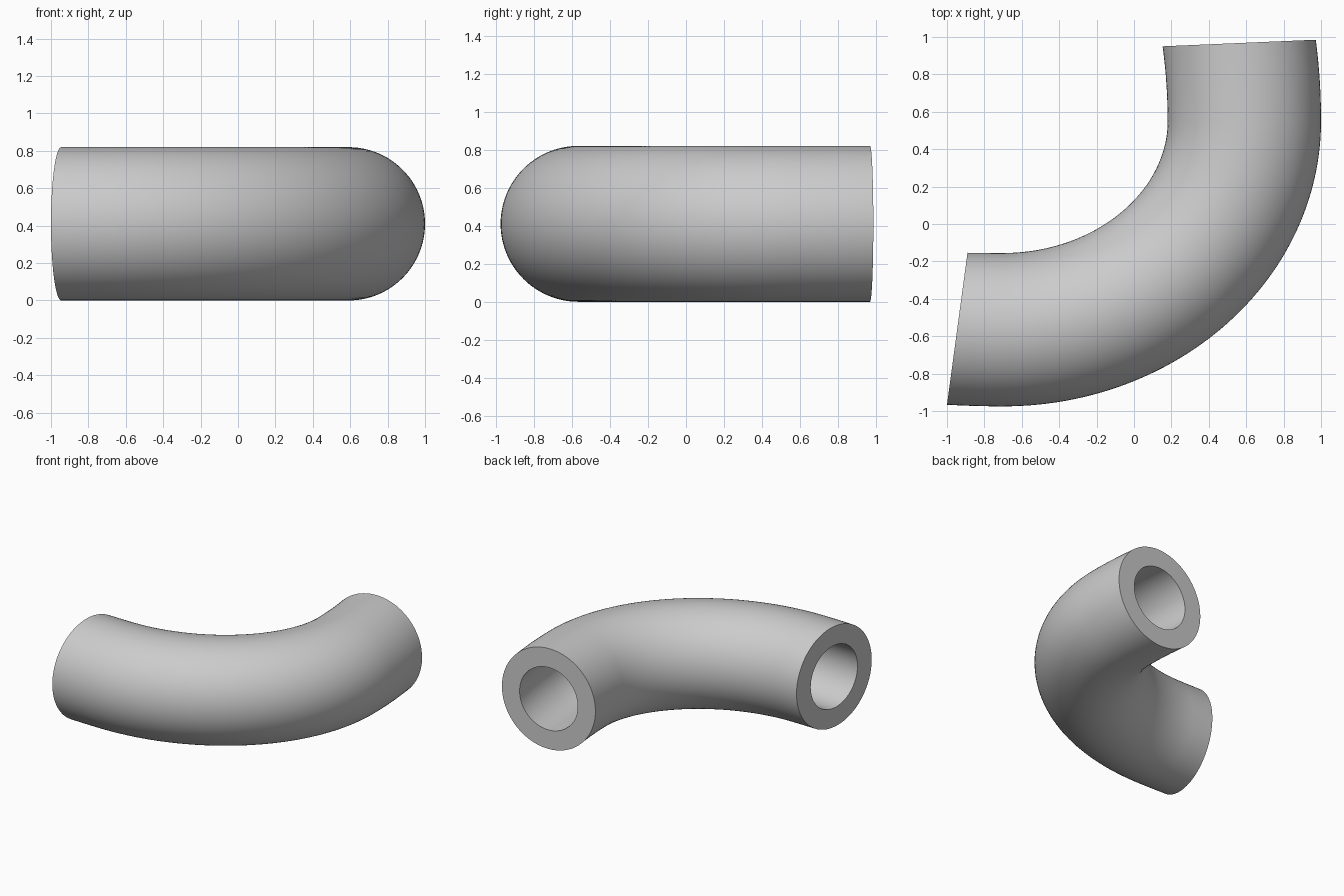
import bpy, bmesh
from math import sin, cos, pi
from mathutils import Vector

cube = bpy.data.objects.get("Cube")
if cube:
    bpy.data.objects.remove(cube, do_unlink=True)

OUTER, INNER = 0.41, 0.255
SIDES, BEND_STEPS, TAIL_STEPS = 96, 56, 8
UP = Vector((0, 0, 1))


def tail(start, end, n_start, n_end, bow):
    """Short, gently curved end section: list of (centre, outward normal)."""
    out = []
    for i in range(1, TAIL_STEPS + 1):
        t = i / TAIL_STEPS
        p = start + (end - start) * t
        p += bow * (t - t * t)
        out.append((p, n_start.lerp(n_end, t).normalized()))
    return out


# Centre line: offset of a quarter ellipse, with a short tail at each end
stations = []
rx, ry = 1.70, 1.525
for i in range(BEND_STEPS + 1):
    a = pi / 2 * i / BEND_STEPS
    rim = Vector((-0.70 + rx * sin(a), 0.55 - ry * cos(a), 0))
    n = Vector((sin(a) / rx, -cos(a) / ry, 0)).normalized()
    stations.append((rim - n * OUTER, n))

first, last = stations[0], stations[-1]
left_tail = tail(first[0], Vector((-0.945, -0.56, 0)), first[1],
                 Vector((-0.135, -1, 0)), Vector((0, -0.005, 0)))
back_tail = tail(last[0], Vector((0.5625, 0.9675, 0)), last[1],
                 Vector((1, 0.043, 0)), Vector((0.0275, 0, 0)))
stations = left_tail[::-1] + stations + back_tail

# Hollow tube: outer and inner skins swept along the centre line
bm = bmesh.new()


def ring(centre, normal, radius):
    return [bm.verts.new(centre + UP * OUTER
                         + normal * radius * cos(2 * pi * k / SIDES)
                         + UP * radius * sin(2 * pi * k / SIDES))
            for k in range(SIDES)]


def bridge(a, b):
    for k in range(SIDES):
        j = (k + 1) % SIDES
        bm.faces.new((a[k], a[j], b[j], b[k]))


skins = [[ring(c, n, r) for c, n in stations] for r in (OUTER, INNER)]
for skin in skins:
    for a, b in zip(skin, skin[1:]):
        bridge(a, b)
# Flat annular ends
for end in (0, -1):
    bridge(skins[0][end], skins[1][end])
bmesh.ops.recalc_face_normals(bm, faces=bm.faces)

mesh = bpy.data.meshes.new("bent_pipe")
bm.to_mesh(mesh)
bm.free()
pipe = bpy.data.objects.new("bent_pipe", mesh)
bpy.context.collection.objects.link(pipe)

# Plain grey
grey = bpy.data.materials.new("plain grey")
grey.use_nodes = True
colour = (0.6, 0.6, 0.6, 1)
grey.diffuse_color = colour
grey.node_tree.nodes["Principled BSDF"].inputs["Base Color"].default_value = colour
mesh.materials.append(grey)

bpy.ops.object.select_all(action='DESELECT')
pipe.select_set(True)
bpy.context.view_layer.objects.active = pipe
bpy.ops.object.shade_smooth_by_angle(angle=pi / 6)
